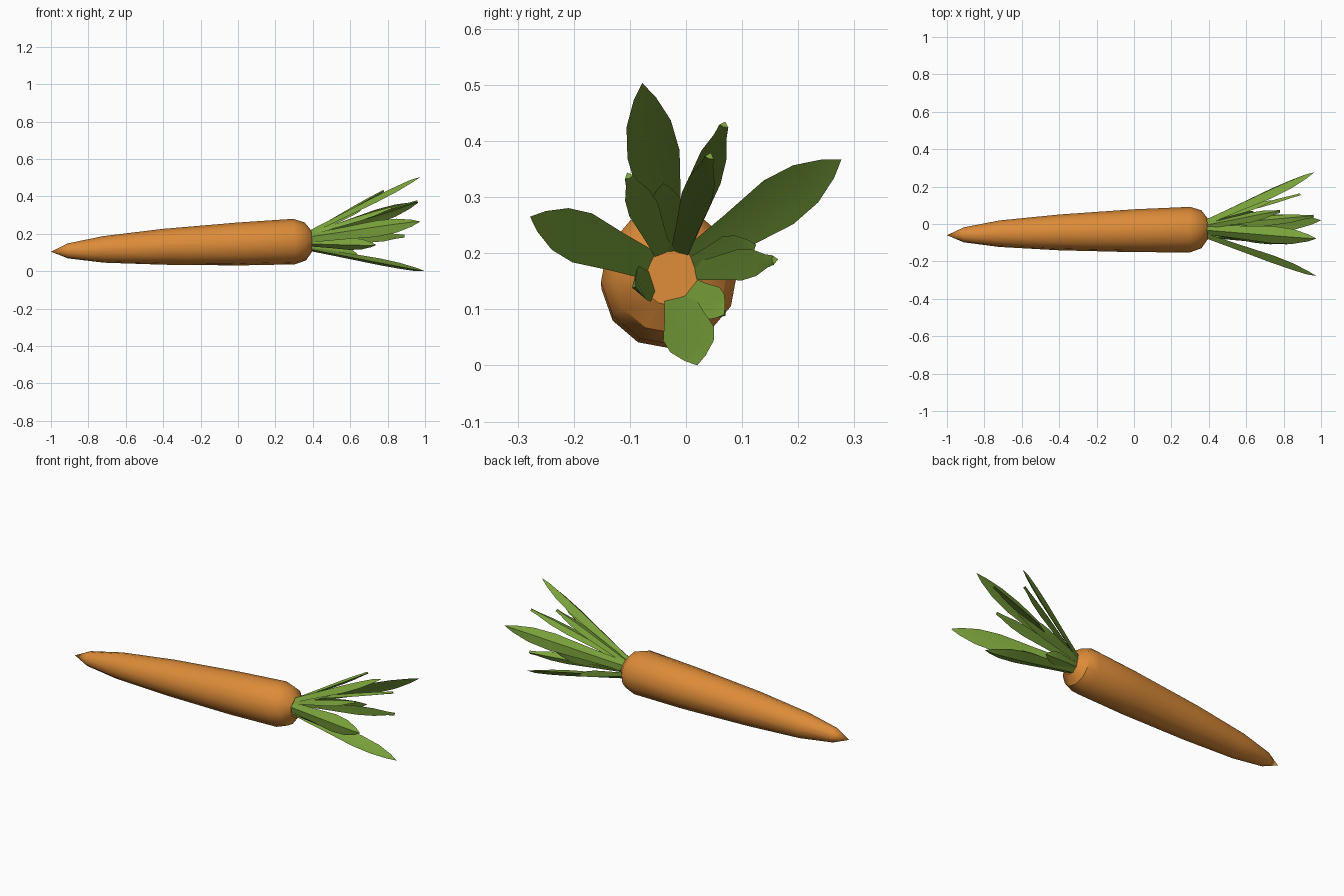
import bpy, bmesh, math
from mathutils import Vector

if "Cube" in bpy.data.objects:
    bpy.data.objects.remove(bpy.data.objects["Cube"])


def material(name, rgb):
    m = bpy.data.materials.new(name)
    m.diffuse_color = (*rgb, 1)
    m.use_nodes = True
    m.node_tree.nodes["Principled BSDF"].inputs["Base Color"].default_value = m.diffuse_color
    return m


orange = material("carrot orange", (0.72, 0.26, 0.04))
green = material("leaf green", (0.20, 0.37, 0.045))


def finish(name, bm, mat, angle):
    bmesh.ops.recalc_face_normals(bm, faces=bm.faces)
    me = bpy.data.meshes.new(name)
    bm.to_mesh(me)
    bm.free()
    me.materials.append(mat)
    ob = bpy.data.objects.new(name, me)
    bpy.context.collection.objects.link(ob)
    bpy.ops.object.select_all(action='DESELECT')
    bpy.context.view_layer.objects.active = ob
    ob.select_set(True)
    bpy.ops.object.shade_smooth_by_angle(angle=math.radians(angle))
    return ob


# Root: rings (x, y, z, radius) along a slightly tilted axis
SIDES = 12
rings = [(-0.91, -0.058, 0.108, 0.040), (-0.72, -0.052, 0.116, 0.071),
         (-0.40, -0.045, 0.130, 0.096), (0.0, -0.036, 0.145, 0.115),
         (0.30, -0.030, 0.158, 0.122), (0.36, -0.028, 0.159, 0.102),
         (0.395, -0.026, 0.161, 0.055)]
bm = bmesh.new()
loops = []
for x, y, z, r in rings:
    loops.append([bm.verts.new((x - 0.04 * r * math.sin(a), y + r * math.cos(a), z + r * math.sin(a)))
                  for a in (math.tau * (i + 0.15) / SIDES for i in range(SIDES))])
for a, b in zip(loops, loops[1:]):
    for i in range(SIDES):
        j = (i + 1) % SIDES
        bm.faces.new((a[i], a[j], b[j], b[i]))
tip = bm.verts.new((-1, -0.06, 0.104))
for i in range(SIDES):
    bm.faces.new((tip, loops[0][(i + 1) % SIDES], loops[0][i]))
bm.faces.new(loops[-1])
finish("carrot_root", bm, orange, 35)

# Leaves: channelled blades fanning out of the crown
CROWN = Vector((0.385, -0.024, 0.162))
BLADE = [(0, 0.55), (0.3, 0.75), (0.6, 1.0), (0.78, 0.85), (0.92, 0.42)]


def leaf(name, tip, half_width, offset=0.045, blunt=False):
    tip = Vector(tip)
    radial = Vector((0, tip.y - CROWN.y, tip.z - CROWN.z)).normalized()
    base = CROWN + radial * offset
    along = (tip - base).normalized()
    across = along.cross(radial).normalized()
    outward = across.cross(along).normalized()
    bm = bmesh.new()
    rows = []
    for t, w in BLADE + ([(1, 0.3)] if blunt else []):
        c = base.lerp(tip, t)
        h = half_width * w
        # four corners: two edges, inner midrib, outer midrib
        rows.append([bm.verts.new(c + across * h - outward * h * 0.2),
                     bm.verts.new(c - outward * 0.004),
                     bm.verts.new(c - across * h - outward * h * 0.2),
                     bm.verts.new(c + outward * (0.006 + 0.2 * h))])
    for a, b in zip(rows, rows[1:]):
        for i in range(4):
            j = (i + 1) % 4
            bm.faces.new((a[i], a[j], b[j], b[i]))
    bm.faces.new(rows[0])
    if blunt:
        bm.faces.new(rows[-1])
    else:
        p = bm.verts.new(tip)
        for i in range(4):
            bm.faces.new((rows[-1][i], rows[-1][(i + 1) % 4], p))
    finish(name, bm, green, 40)


# Long outer leaves
for i, t in enumerate([(0.975, -0.078, 0.503), (0.965, 0.277, 0.367),
                       (0.975, -0.278, 0.265), (1.0, 0.02, 0.0)]):
    leaf(f"long_leaf_{i + 1}", t, 0.047)

# Narrow medium leaves
for i, t in enumerate([(0.78, 0.068, 0.428), (0.96, 0.042, 0.372),
                       (0.82, -0.102, 0.337), (0.89, 0.157, 0.188)]):
    leaf(f"narrow_leaf_{i + 1}", t, 0.028, 0.042, True)

# Short filler leaves
for i, t in enumerate([(0.66, -0.04, 0.325), (0.74, 0.125, 0.215),
                       (0.64, 0.068, 0.09), (0.74, -0.09, 0.14)]):
    leaf(f"short_leaf_{i + 1}", t, 0.034, 0.042)
